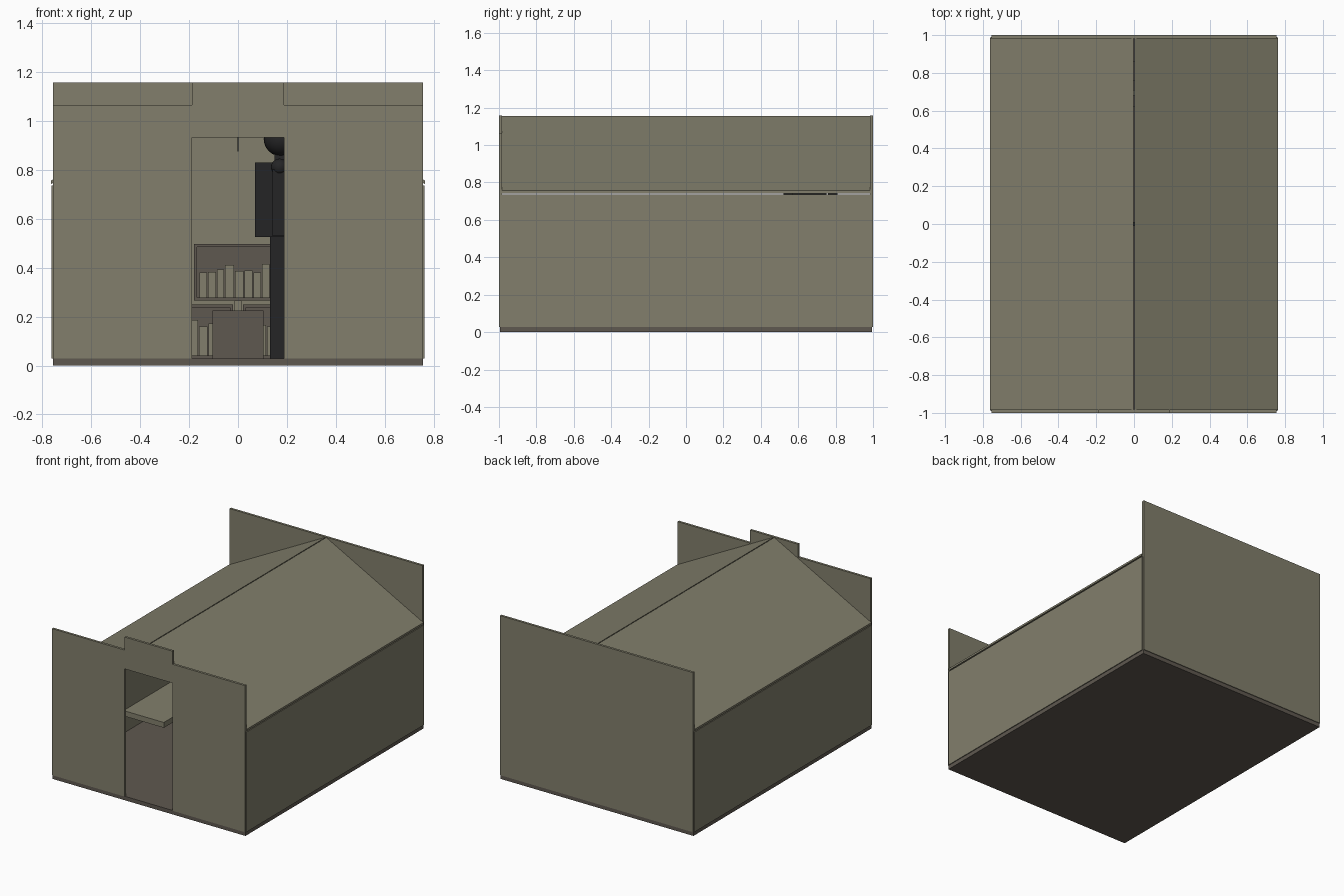
import bpy, bmesh, random
from mathutils import Vector

random.seed(4)
old = bpy.data.objects.get("Cube")
if old:
    bpy.data.objects.remove(old, do_unlink=True)


def material(name, rgb):
    m = bpy.data.materials.new(name)
    m.diffuse_color = (*rgb, 1)
    m.use_nodes = True
    m.node_tree.nodes["Principled BSDF"].inputs["Base Color"].default_value = (*rgb, 1)
    return m


khaki = material("khaki plaster", (0.223, 0.212, 0.15))
brown = material("brown wood", (0.114, 0.098, 0.08))
black = material("black", (0.018, 0.018, 0.019))


def finish(name, bm, mat):
    bmesh.ops.recalc_face_normals(bm, faces=bm.faces)
    mesh = bpy.data.meshes.new(name)
    bm.to_mesh(mesh)
    bm.free()
    mesh.materials.append(mat)
    ob = bpy.data.objects.new(name, mesh)
    bpy.context.collection.objects.link(ob)
    return ob


def prism(name, profile, y0, y1, mat):
    """Extrude an x-z outline from y0 to y1."""
    bm = bmesh.new()
    face = bm.faces.new([bm.verts.new((x, y0, z)) for x, z in profile])
    out = bmesh.ops.extrude_face_region(bm, geom=[face])
    moved = [v for v in out["geom"] if isinstance(v, bmesh.types.BMVert)]
    bmesh.ops.translate(bm, verts=moved, vec=Vector((0, y1 - y0, 0)))
    return finish(name, bm, mat)


def box(name, x0, x1, y0, y1, z0, z1, mat):
    return prism(name, [(x0, z0), (x1, z0), (x1, z1), (x0, z1)], y0, y1, mat)


def ball(name, centre, radius, mat):
    bm = bmesh.new()
    bmesh.ops.create_uvsphere(bm, u_segments=20, v_segments=12, radius=radius)
    bmesh.ops.translate(bm, verts=bm.verts, vec=Vector(centre))
    return finish(name, bm, mat)


# Floor slab
box("floor", -0.755, 0.755, -0.995, 0.995, 0, 0.028, brown)

# Front wall with a doorway and a raised centre parapet
W, D, LOW, HIGH = 0.755, 0.188, 1.065, 1.157
prism("front_wall", [(-W, 0.028), (-D, 0.028), (-D, 0.932), (D, 0.932), (D, 0.028),
                     (W, 0.028), (W, LOW), (D, LOW), (D, HIGH), (-D, HIGH),
                     (-D, LOW), (-W, LOW)], -1, -0.983, khaki)
box("back_wall", -W, W, 0.983, 1, 0.028, HIGH, khaki)

# Side walls and roof panels, mirrored
for side, s in (("left", 1), ("right", -1)):
    box(side + "_wall", s * 0.745, s * 0.761, -0.99, 0.99, 0.028, 0.735, khaki)
    prism(side + "_roof", [(s * 0.003, 1.155), (s * 0.763, 0.756), (s * 0.763, 0.742),
                           (s * 0.003, 1.139)], -0.985, 0.985, khaki)

# Ceiling rod
box("ceiling_rod", -0.003, 0.003, -0.01, 0.01, 0.875, 1.14, black)

# Low bench along the right wall
box("bench_top", -0.745, -0.43, -0.215, 0.5, 0.15, 0.188, khaki)
box("bench_support", -0.72, -0.46, 0.3, 0.45, 0.028, 0.15, brown)


def bookcase(name, x0, x1, z0, z1, y0, y1, t, tall):
    """Open case: back, two sides, top, bottom and a row of books."""
    box(name + "_back", x0, x1, y1 - t, y1, z0, z1, brown)
    box(name + "_side_a", x0, x0 + t, y0, y1, z0, z1, brown)
    box(name + "_side_b", x1 - t, x1, y0, y1, z0, z1, brown)
    box(name + "_top", x0, x1, y0, y1, z1 - t, z1, brown)
    box(name + "_bottom", x0, x1, y0, y1, z0, z0 + t, brown)
    x, i = x0 + t + 0.01, 0
    while x < x1 - t - 0.04:
        w = random.uniform(0.028, 0.038)
        h = tall * random.uniform(0.7, 1)
        box(f"{name}_book_{i}", x, x + w, y0 + 0.03, y1 - t, z0 + t, z0 + t + h, khaki)
        x, i = x + w + 0.004, i + 1


# Bookcases against the back wall
bookcase("upper_case", -0.18, 0.24, 0.265, 0.497, 0.86, 0.983, 0.013, 0.14)
bookcase("lower_case_right", -0.45, -0.02, 0.028, 0.25, 0.82, 0.983, 0.013, 0.15)
bookcase("lower_case_left", 0.02, 0.45, 0.028, 0.25, 0.82, 0.983, 0.013, 0.15)

# Counter block with a small stand
box("counter", -0.105, 0.105, 0.62, 0.76, 0.028, 0.225, brown)
box("counter_stand", -0.014, 0.014, 0.68, 0.71, 0.225, 0.265, khaki)

# Standing dark figure
box("figure_torso", 0.07, 0.27, 0.57, 0.75, 0.525, 0.83, black)
for side, y in (("front", 0.58), ("back", 0.67)):
    box(f"figure_{side}_leg", 0.13, 0.21, y, y + 0.07, 0.05, 0.53, black)
    box(f"figure_{side}_foot", 0.13, 0.21, y, y + 0.07, 0.028, 0.07, black)
for side, y in (("front", 0.52), ("back", 0.76)):
    box(f"figure_{side}_arm", 0.14, 0.2, y, y + 0.05, 0.53, 0.8, black)
    ball(f"figure_{side}_shoulder", (0.17, y + 0.025, 0.81), 0.035, black)
box("figure_neck", 0.15, 0.19, 0.64, 0.68, 0.82, 0.88, black)
head = ball("figure_head", (0.175, 0.66, 0.925), 0.07, black)

# Smooth shading on rounded parts
for ob in bpy.context.scene.objects:
    ob.select_set("head" in ob.name or "shoulder" in ob.name)
bpy.context.view_layer.objects.active = head
bpy.ops.object.shade_smooth_by_angle()
